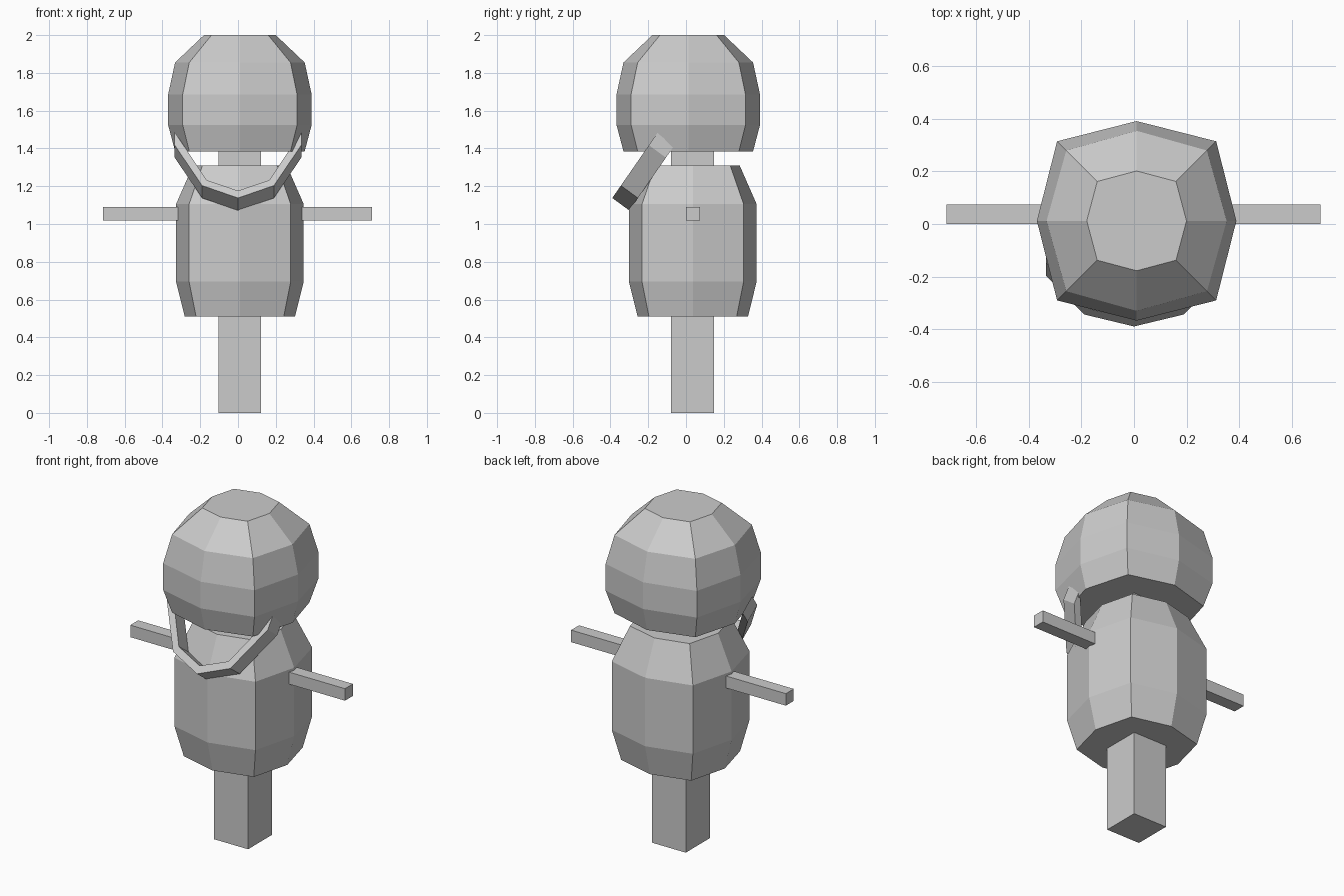
import bpy
from mathutils import Vector

if "Cube" in bpy.data.objects:
    bpy.data.objects.remove(bpy.data.objects["Cube"])


def make_mesh(name, verts, faces):
    mesh = bpy.data.meshes.new(name)
    mesh.from_pydata(verts, [], faces)
    obj = bpy.data.objects.new(name, mesh)
    bpy.context.collection.objects.link(obj)
    return obj


def box(name, lo, hi):
    lo, hi = Vector(lo), Vector(hi)
    bpy.ops.mesh.primitive_cube_add(size=1, location=(lo + hi) / 2)
    obj = bpy.context.object
    obj.name = name
    obj.scale = hi - lo
    return obj


def loft(name, cx, cy, profile):
    """Stack squarish octagon rings: (axis radius, diagonal offset, z)."""
    verts, n = [], 8
    for a, d, z in profile:
        ring = [(a, 0), (d, d), (0, a), (-d, d), (-a, 0), (-d, -d), (0, -a), (d, -d)]
        verts += [(cx + x, cy + y, z) for x, y in ring]
    faces = [tuple(reversed(range(n)))]
    for k in range(len(profile) - 1):
        for i in range(n):
            j = (i + 1) % n
            faces.append((k * n + i, k * n + j, k * n + n + j, k * n + n + i))
    last = (len(profile) - 1) * n
    faces.append(tuple(range(last, last + n)))
    return make_mesh(name, verts, faces)


# Sack head and straw body
loft("head", 0.01, 0.012, [(0.343, 0.268, 1.385), (0.38, 0.303, 1.525),
                           (0.38, 0.303, 1.685), (0.343, 0.268, 1.855), (0.19, 0.15, 2.0)])
loft("body", 0.01, 0.036, [(0.292, 0.232, 0.51), (0.338, 0.269, 0.695),
                           (0.338, 0.269, 1.105), (0.248, 0.198, 1.31)])

# Upright post and cross bar
box("post", (-0.102, -0.08, 0), (0.123, 0.148, 1.5))
box("cross_bar", (-0.715, 0.0, 1.018), (0.71, 0.075, 1.09))

# Hanging strap: faceted U band in a plane leaning forward (x, distance down the slope)
outer = [(-0.335, 0.085), (-0.19, 0.345), (0, 0.425), (0.19, 0.345), (0.335, 0.085)]
inner = [(-0.335, 0.0), (-0.165, 0.31), (0, 0.378), (0.165, 0.31), (0.335, 0.0)]
top = Vector((0, -0.148, 1.487))
down = Vector((0, -0.57, -0.822))
depth = Vector((0, 0.09, -0.066))
verts = []
for (xo, so), (xi, si) in zip(outer, inner):
    po = top + down * so + Vector((xo, 0, 0))
    pi = top + down * si + Vector((xi, 0, 0))
    verts += [po, pi, pi + depth, po + depth]
faces = [(0, 1, 2, 3), (19, 18, 17, 16)]
for k in range(4):
    for i in range(4):
        j = (i + 1) % 4
        faces.append((4 * k + j, 4 * k + i, 4 * k + 4 + i, 4 * k + 4 + j))
make_mesh("strap", verts, faces)
